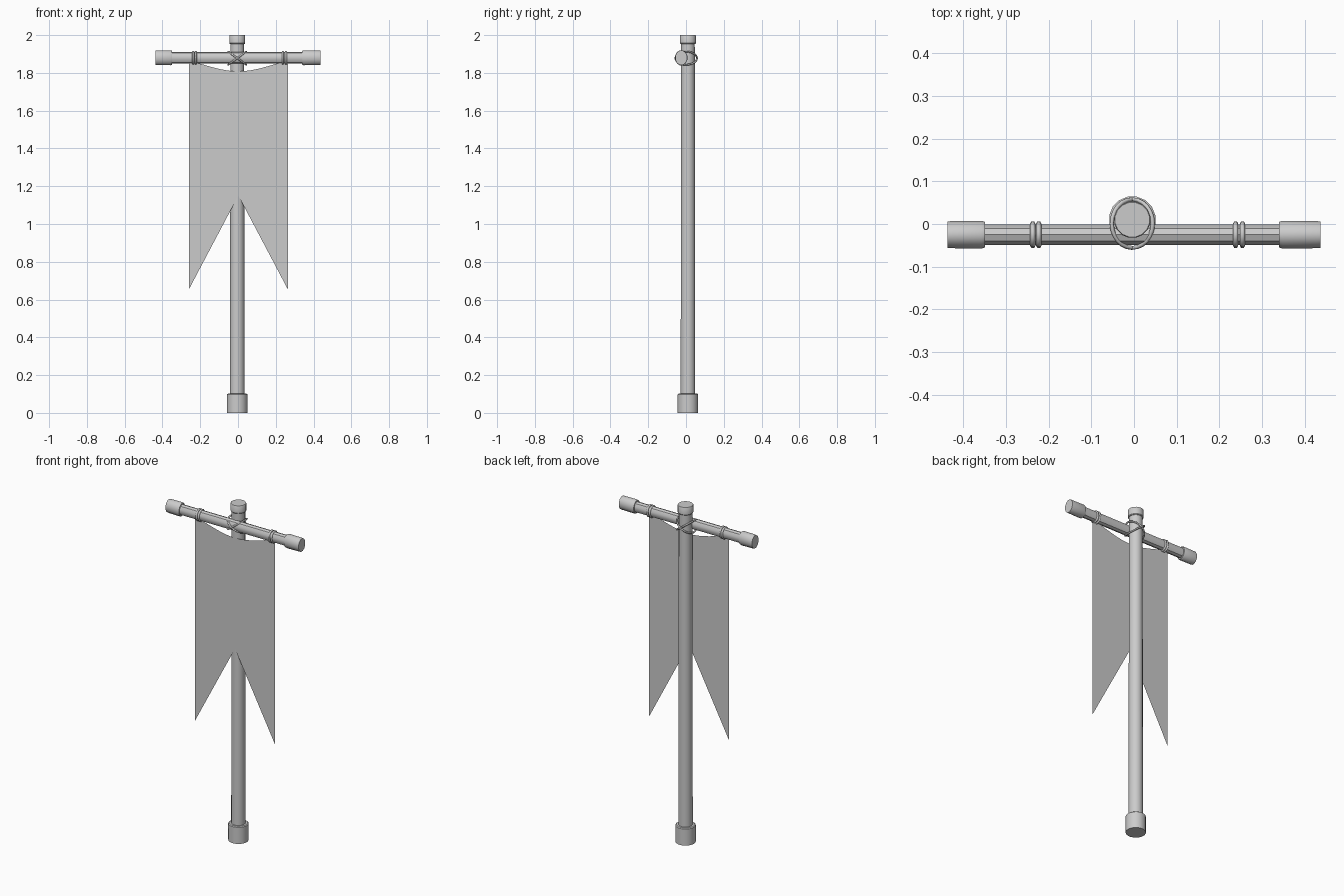
import bpy, bmesh, math
from mathutils import Vector

if "Cube" in bpy.data.objects:
    bpy.data.objects.remove(bpy.data.objects["Cube"])

PX, PY = -0.004, 0.010      # pole axis
BY, BZ = -0.025, 1.88       # crossbar axis


def finish(name, bm, angle=35):
    bmesh.ops.recalc_face_normals(bm, faces=bm.faces)
    me = bpy.data.meshes.new(name)
    bm.to_mesh(me)
    bm.free()
    ob = bpy.data.objects.new(name, me)
    bpy.context.collection.objects.link(ob)
    bpy.context.view_layer.objects.active = ob
    ob.select_set(True)
    bpy.ops.object.shade_smooth_by_angle(angle=math.radians(angle))
    ob.select_set(False)
    return ob


def lathe(name, place, profile, sides):
    """Closed tube through (position, radius) stations; place maps to 3D."""
    bm = bmesh.new()
    rings = [[bm.verts.new(place(t, r, 2 * math.pi * (i + .5) / sides)) for i in range(sides)]
             for t, r in profile]
    for a, b in zip(rings, rings[1:]):
        for i in range(sides):
            j = (i + 1) % sides
            bm.faces.new((a[i], a[j], b[j], b[i]))
    bm.faces.new(rings[0])
    bm.faces.new(rings[-1])
    return finish(name, bm)


def upright(t, r, a):
    return PX + r * math.cos(a), PY + r * math.sin(a), t


def across(t, r, a):        # slightly taller than deep
    return t, BY + 0.82 * r * math.cos(a), BZ + r * math.sin(a)


def rope(name, points, radius):
    cu = bpy.data.curves.new(name, 'CURVE')
    cu.dimensions = '3D'
    cu.bevel_depth = radius
    cu.bevel_resolution = 1
    sp = cu.splines.new('POLY')
    sp.points.add(len(points) - 1)
    for p, co in zip(sp.points, points):
        p.co = (*co, 1)
    sp.use_cyclic_u = True
    sp.use_smooth = True
    ob = bpy.data.objects.new(name, cu)
    bpy.context.collection.objects.link(ob)


# Pole with foot and top collar
lathe("pole", upright, [(0.05, 0.039), (1.97, 0.037)], 16)
lathe("pole_foot", upright, [(0, 0.055), (0.098, 0.055), (0.102, 0.050)], 16)
lathe("pole_cap", upright, [(1.953, 0.040), (1.957, 0.043), (1.997, 0.043), (2.0, 0.041)], 16)

# Crossbar with end caps
lathe("crossbar", across, [(-0.40, 0.031), (0.40, 0.031)], 10)
for side, inner, outer in (("left", -0.349, -0.437), ("right", 0.340, 0.437)):
    d = math.copysign(0.008, outer)
    lathe("crossbar_cap_" + side, across,
          [(inner, 0.038), (inner + d, 0.041), (outer - d, 0.040), (outer, 0.039)], 12)

# Paired cord rings holding the cloth
for n, x in enumerate((-0.237, -0.223, 0.238, 0.254)):
    rope(f"banner_ring_{n + 1}",
         [across(x, 0.032, 2 * math.pi * i / 14) for i in range(14)], 0.006)

# Crossed lashing around pole and bar
for name, slope in (("lashing_a", 0.72), ("lashing_b", -0.72)):
    pts = []
    for i in range(24):
        a = 2 * math.pi * i / 24
        x = 0.048 * math.cos(a)
        pts.append((PX + x, 0.001 + 0.057 * math.sin(a), BZ - 0.002 + slope * x))
    rope(name, pts, 0.005)

# Swallow-tailed cloth with sagging top edge
bm = bmesh.new()
top, bottom = [], []
n = 16
for i in range(n + 1):
    u = -1 + 2 * i / n
    x = 0.002 + 0.2625 * u
    s = min(abs(u) / 0.85, 1)
    z = 1.808 + 0.047 * (s * s * (1.6 - 0.6 * s))
    top.append(bm.verts.new((x, -0.031, z)))
    bottom.append(bm.verts.new((x, -0.031, 1.15 - 0.497 * abs(u))))
for i in range(n):
    bm.faces.new((bottom[i], bottom[i + 1], top[i + 1], top[i]))
finish("banner_cloth", bm)
